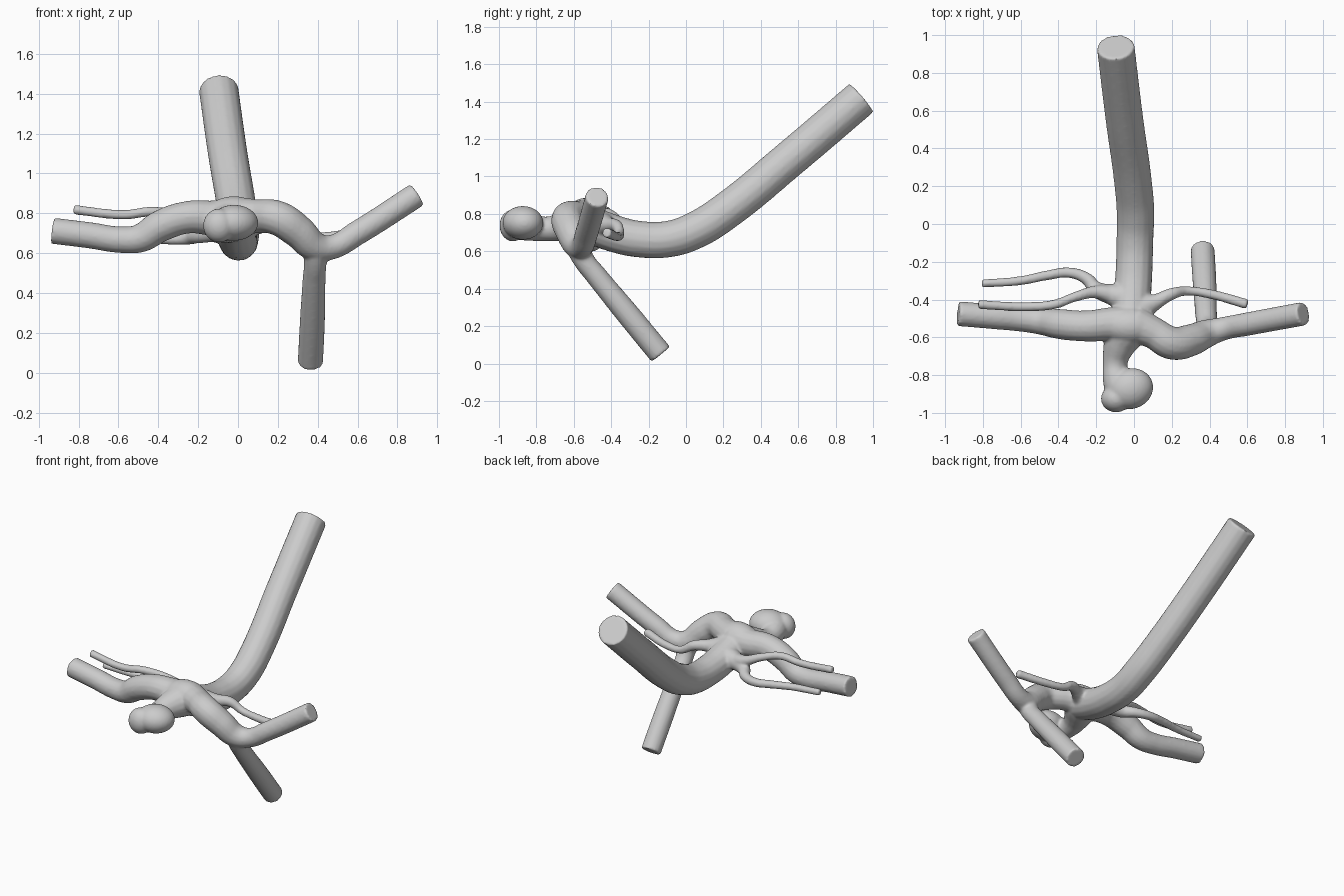
import bpy, bmesh
from mathutils import Matrix, Vector

bm = bmesh.new()


def tube(points):
    """Round capped tube through (x, y, z, radius) points, straight at both ends."""
    cu = bpy.data.curves.new("path", 'CURVE')
    cu.dimensions = '3D'
    cu.bevel_depth = 1.0
    cu.bevel_resolution = 6
    cu.resolution_u = 10
    cu.use_fill_caps = True
    sp = cu.splines.new('BEZIER')
    sp.bezier_points.add(len(points) - 1)
    for bp, (x, y, z, r) in zip(sp.bezier_points, points):
        bp.co = (x, y, z)
        bp.radius = r
        bp.handle_left_type = bp.handle_right_type = 'AUTO'
    sp.radius_interpolation = 'CARDINAL'
    ob = bpy.data.objects.new("path", cu)
    bpy.context.collection.objects.link(ob)
    dg = bpy.context.evaluated_depsgraph_get()
    me = bpy.data.meshes.new_from_object(ob.evaluated_get(dg))
    bm.from_mesh(me)
    bpy.data.objects.remove(ob)
    bpy.data.curves.remove(cu)
    bpy.data.meshes.remove(me)


def blob(center, radii, turn=0.0):
    m = (Matrix.Translation(Vector(center)) @ Matrix.Rotation(turn, 4, 'Z')
         @ Matrix.Diagonal((*radii, 1)))
    bmesh.ops.create_uvsphere(bm, u_segments=32, v_segments=20, radius=1, matrix=m)


# main trunk
tube([(-.097, .938, 1.42, .1), (-.05, .55, 1.09, .1), (-.005, .22, .82, .1),
      (.008, .06, .718, .1), (.005, -.08, .668, .098), (0, -.25, .665, .098),
      (-.01, -.4, .7, .1), (-.02, -.56, .765, .1)])
# large left branch
tube([(-.93, -.475, .712, .066), (-.75, -.49, .69, .066), (-.58, -.505, .667, .067),
      (-.49, -.515, .675, .072), (-.39, -.53, .735, .08), (-.25, -.54, .78, .082),
      (-.12, -.53, .775, .09), (0, -.53, .775, .1)])
# large right branch, up to the outer end
tube([(0, -.53, .78, .1), (.1, -.575, .785, .085), (.2, -.63, .775, .088),
      (.3, -.615, .71, .085), (.385, -.58, .635, .075), (.47, -.555, .63, .062),
      (.6, -.53, .702, .062), (.897, -.475, .892, .063)])
# right branch, down to the foot
tube([(.39, -.585, .65, .07), (.388, -.55, .56, .058), (.382, -.48, .47, .058),
      (.374, -.32, .275, .063), (.363, -.135, .05, .064)])
# thin right vessel
tube([(.03, -.45, .74, .07), (.12, -.41, .74, .042), (.2, -.37, .735, .032),
      (.28, -.355, .69, .025), (.4, -.37, .68, .025), (.6, -.425, .7, .027)])
# thin left vessels
tube([(0, -.4, .71, .09), (-.11, -.375, .71, .06), (-.2, -.345, .69, .042),
      (-.25, -.29, .675, .033), (-.34, -.258, .67, .028), (-.46, -.272, .68, .026),
      (-.6, -.3, .69, .024), (-.805, -.315, .7, .022)])
tube([(-.11, -.375, .715, .05), (-.2, -.36, .74, .035), (-.31, -.385, .785, .026),
      (-.42, -.425, .808, .025), (-.57, -.438, .793, .024), (-.825, -.426, .818, .024)])
# neck and sac
tube([(-.03, -.55, .76, .11), (-.08, -.65, .735, .085), (-.1, -.74, .72, .066),
      (-.09, -.83, .73, .075), (-.07, -.88, .74, .08)])
blob((-.02, -.872, .752), (.123, .108, .09), .3)
blob((-.095, -.925, .738), (.08, .072, .085))
# junction swelling
blob((-.02, -.54, .78), (.15, .1, .105))

bmesh.ops.remove_doubles(bm, verts=bm.verts[:], dist=1e-4)
mesh = bpy.data.meshes.new("branching_vessel")
bm.to_mesh(mesh)
bm.free()
vessel = bpy.data.objects.new("branching_vessel", mesh)
bpy.context.collection.objects.link(vessel)

# fuse all tubes into one skin and relax the joints
rm = vessel.modifiers.new("fuse", 'REMESH')
rm.mode = 'VOXEL'
rm.voxel_size = .009
rm.use_smooth_shade = True
sm = vessel.modifiers.new("relax", 'SMOOTH')
sm.factor = .5
sm.iterations = 5
